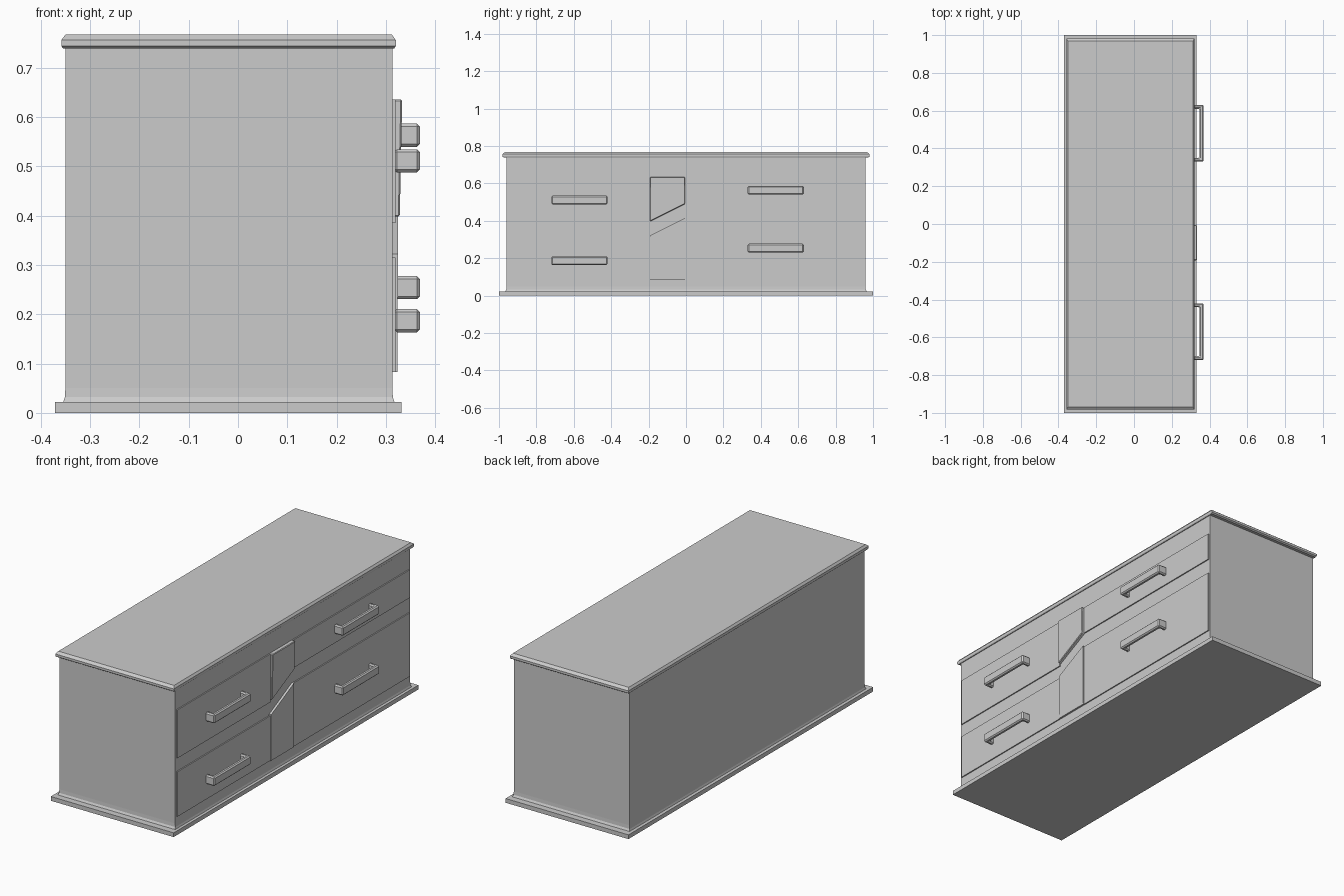
import bpy, bmesh

if "Cube" in bpy.data.objects:
    bpy.data.objects.remove(bpy.data.objects["Cube"])


def finish(name, bm, bevel=0.0):
    bmesh.ops.recalc_face_normals(bm, faces=bm.faces)
    me = bpy.data.meshes.new(name)
    bm.to_mesh(me)
    bm.free()
    ob = bpy.data.objects.new(name, me)
    bpy.context.collection.objects.link(ob)
    if bevel:
        mod = ob.modifiers.new("bevel", 'BEVEL')
        mod.width = bevel
        mod.segments = 1
        mod.limit_method = 'ANGLE'
    return ob


def stacked(name, rows):
    """Box built from rectangles (x0, x1, half_y, z), bottom to top."""
    bm = bmesh.new()
    rings = []
    for x0, x1, y, z in rows:
        rings.append([bm.verts.new((px, py, z)) for px, py in
                      ((x0, -y), (x1, -y), (x1, y), (x0, y))])
    for a, b in zip(rings, rings[1:]):
        for i in range(4):
            j = (i + 1) % 4
            bm.faces.new((a[i], a[j], b[j], b[i]))
    bm.faces.new(rings[0])
    bm.faces.new(rings[-1])
    return finish(name, bm)


def prism(name, back, front, bevel=0.0):
    """Solid between two matching outlines."""
    bm = bmesh.new()
    a = [bm.verts.new(p) for p in back]
    b = [bm.verts.new(p) for p in front]
    for i in range(len(a)):
        j = (i + 1) % len(a)
        bm.faces.new((a[i], a[j], b[j], b[i]))
    bm.faces.new(a)
    bm.faces.new(b)
    return finish(name, bm, bevel)


FACE = 0.313  # front plane of the carcass

# Plinth with carcass and its small foot flare
stacked("plinth", [(-0.371, 0.332, 1.0, 0), (-0.371, 0.332, 1.0, 0.022)])
stacked("carcass", [(-0.355, 0.318, 0.968, 0.02), (-0.351, 0.314, 0.961, 0.032),
                    (-0.35, FACE, 0.96, 0.05), (-0.35, FACE, 0.96, 0.742)])

# Chamfered top board
stacked("top_board", [(-0.355, 0.317, 0.975, 0.739), (-0.358, 0.32, 0.982, 0.744),
                      (-0.358, 0.32, 0.982, 0.756), (-0.35, 0.312, 0.968, 0.767)])


def panel(name, outline, x_top, x_low, bevel=0.0):
    """Front panel from a (y, z) outline; face depth tapers from top to bottom."""
    zs = [z for _, z in outline]
    lo, hi = min(zs), max(zs)
    back = [(FACE - 0.01, y, z) for y, z in outline]
    front = [(x_low + (x_top - x_low) * (z - lo) / (hi - lo), y, z) for y, z in outline]
    return prism(name, back, front, bevel)


# Drawer fronts: y range, z range
for name, y0, y1, z0, z1 in (("drawer_left_upper", -0.95, -0.192, 0.385, 0.635),
                             ("drawer_left_lower", -0.95, -0.192, 0.083, 0.315),
                             ("drawer_right_upper", -0.006, 0.95, 0.49, 0.635),
                             ("drawer_right_lower", -0.006, 0.95, 0.083, 0.412)):
    panel(name, [(y0, z0), (y1, z0), (y1, z1), (y0, z1)], 0.319, 0.319)

# Slanted centre panels joining left and right drawers
panel("centre_panel_upper", [(-0.192, 0.397), (-0.006, 0.49), (-0.006, 0.635), (-0.192, 0.635)],
      0.333, 0.328, 0.003)
panel("centre_panel_lower", [(-0.192, 0.083), (-0.006, 0.083), (-0.006, 0.415), (-0.192, 0.322)],
      0.325, 0.323)

# U-shaped handles
for name, y, z in (("handle_left_upper", -0.57, 0.511), ("handle_left_lower", -0.57, 0.187),
                   ("handle_right_upper", 0.48, 0.563), ("handle_right_lower", 0.48, 0.254)):
    u = [(0.316, -0.15), (0.369, -0.15), (0.369, 0.15), (0.316, 0.15),
         (0.316, 0.13), (0.347, 0.13), (0.347, -0.13), (0.316, -0.13)]
    prism(name, [(px, y + py, z - 0.0235) for px, py in u],
          [(px, y + py, z + 0.0235) for px, py in u], 0.006)
